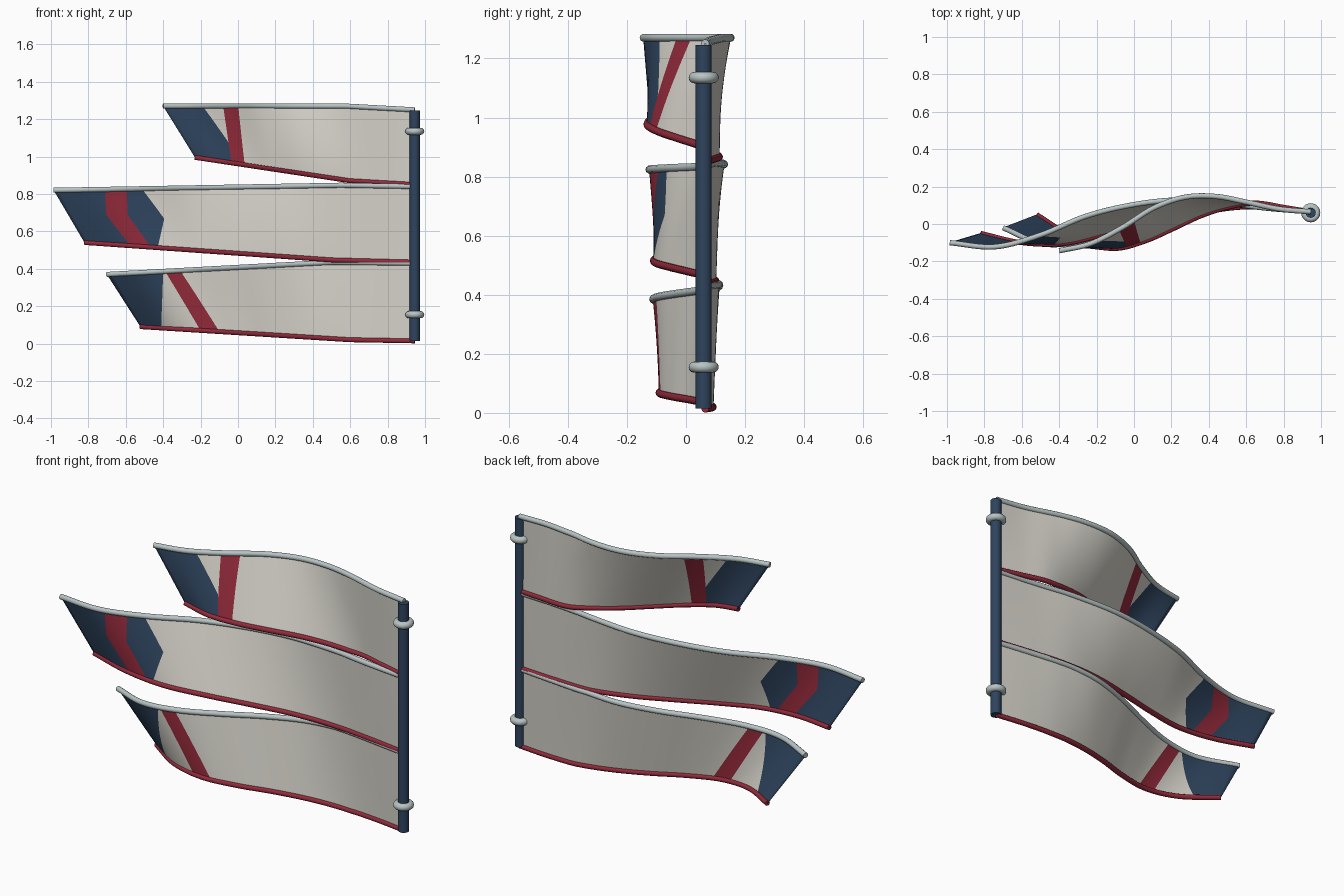
import bpy, bmesh, math
from mathutils import Vector

cube = bpy.data.objects.get("Cube")
if cube:
    bpy.data.objects.remove(cube)

POLE_X, POLE_Y = 0.945, 0.06


def material(name, rgb):
    m = bpy.data.materials.new(name)
    m.use_nodes = True
    m.diffuse_color = (*rgb, 1)
    m.node_tree.nodes["Principled BSDF"].inputs["Base Color"].default_value = (*rgb, 1)
    return m


CLOTH = material("warm white cloth", (0.66, 0.64, 0.58))
NAVY = material("navy", (0.028, 0.058, 0.112))
RED = material("crimson", (0.29, 0.023, 0.043))
STEEL = material("pale steel", (0.48, 0.55, 0.55))
PALETTE = [CLOTH, NAVY, RED]


def spline(values, u):
    """Smooth curve through evenly spaced values."""
    n = len(values) - 1
    i = min(int(u * n), n - 1)
    f = u * n - i
    b, c = values[i], values[i + 1]
    a = values[i - 1] if i > 0 else 2 * b - c
    d = values[i + 2] if i + 2 <= n else 2 * c - b
    return b + f / 2 * (c - a + f * (2*a - 5*b + 4*c - d + f * (3*(b - c) + d - a)))


def polyline(points, t):
    """Straight segments through (t, value) pairs."""
    for (t0, a), (t1, b) in zip(points, points[1:]):
        if t <= t1:
            return a + (b - a) * (t - t0) / (t1 - t0)
    return points[-1][1]


class Edge:
    """A flowing hem: tip x, heights at pole / bend / tip, and its sideways wave."""
    def __init__(self, tip, bend, heights, wave):
        self.length = POLE_X - tip
        self.heights = list(zip((0, (POLE_X - bend) / self.length, 1), heights))
        self.wave = wave

    def at(self, u):
        return Vector((POLE_X - u * self.length, spline(self.wave, u),
                       polyline(self.heights, u)))


def tube(name, edge, radius, mat):
    cu = bpy.data.curves.new(name, "CURVE")
    cu.dimensions = "3D"
    cu.bevel_depth = radius
    cu.bevel_resolution = 3
    cu.use_fill_caps = True
    s = cu.splines.new("POLY")
    count = 64
    s.points.add(count)
    for i, p in enumerate(s.points):
        p.co = (*edge.at(i / count), 1)
    cu.materials.append(mat)
    ob = bpy.data.objects.new(name, cu)
    bpy.context.collection.objects.link(ob)
    smooth(ob, convert=True)


def smooth(ob, convert=False):
    bpy.ops.object.select_all(action="DESELECT")
    ob.select_set(True)
    bpy.context.view_layer.objects.active = ob
    if convert:
        bpy.ops.object.convert(target="MESH")
    bpy.ops.object.shade_smooth_by_angle(angle=math.radians(40))


def cloth(name, top, bottom, cuts, colours):
    """Ruled sheet whose columns follow the colour borders."""
    rows, steps = 24, (10, 8, 8, 48)
    bm = bmesh.new()
    grid, slots = [], []
    for colour, n in zip(colours, steps):
        slots += [colour] * n
    for r in range(rows + 1):
        v = r / rows
        length = top.length + (bottom.length - top.length) * v
        borders = [POLE_X]
        for cut in reversed(cuts):
            borders.append(min(polyline(cut, v), borders[-1]))
        us = [1] + [(POLE_X - x) / length for x in reversed(borders)]
        row = []
        for k, n in enumerate(steps):
            for j in range(n + (k == len(steps) - 1)):
                u = us[k] + (us[k + 1] - us[k]) * j / n
                row.append(bm.verts.new(top.at(u).lerp(bottom.at(u), v)))
        grid.append(row)
    for a, b in zip(grid, grid[1:]):
        for i, slot in enumerate(slots):
            bm.faces.new((a[i], b[i], b[i + 1], a[i + 1])).material_index = slot
    bmesh.ops.remove_doubles(bm, verts=bm.verts, dist=0.00005)
    me = bpy.data.meshes.new(name)
    bm.to_mesh(me)
    bm.free()
    for m in PALETTE:
        me.materials.append(m)
    ob = bpy.data.objects.new(name, me)
    bpy.context.collection.objects.link(ob)
    smooth(ob)
    mod = ob.modifiers.new("thickness", "SOLIDIFY")
    mod.thickness = 0.004
    mod.offset = 0


# Three streamers: hems, colour borders from tip to pole, colour order
W, N, R = 0, 1, 2
streamers = {
    "upper": (
        Edge(-0.40, 0.58, (1.25, 1.27, 1.27),
             (.065, .08, .115, .147, .143, .085, -.02, -.105, -.143)),
        Edge(-0.23, 0.60, (0.85, 0.87, 0.995),
             (.065, .09, .112, .09, .043, -.025, -.09, -.13, -.12)),
        [((0, -.19), (1, .03)), ((0, -.08), (1, -.035)), ((0, 0), (1, .035))],
        (N, W, R, W)),
    "middle": (
        Edge(-0.985, 0.55, (0.84, 0.847, 0.82),
             (.065, .085, .115, .128, .10, .04, -.06, -.122, -.10)),
        Edge(-0.82, 0.50, (0.435, 0.447, 0.54),
             (.065, .088, .10, .07, .01, -.055, -.105, -.10, -.05)),
        [((0, -.71), (.45, -.705), (1, -.575)), ((0, -.595), (.45, -.59), (1, -.465)),
         ((0, -.515), (.5, -.395), (1, -.43))],
        (N, R, N, W)),
    "lower": (
        Edge(-0.70, 0.50, (0.43, 0.435, 0.37),
             (.065, .09, .11, .105, .05, -.03, -.095, -.105, -.02)),
        Edge(-0.52, 0.60, (0.014, 0.02, 0.09),
             (.065, .085, .09, .065, .015, -.05, -.09, -.06, .05)),
        [((0, -.40), (1, -.41)), ((0, -.39), (1, -.20)), ((0, -.31), (1, -.10))],
        (N, W, R, W)),
}
for name, (top, bottom, cuts, colours) in streamers.items():
    cloth(name + "_streamer", top, bottom, cuts, colours)
    tube(name + "_top_piping", top, 0.014, STEEL)
    tube(name + "_bottom_piping", bottom, 0.013, RED)

# Pole
low, high = 0.015, 1.245
bpy.ops.mesh.primitive_cylinder_add(vertices=24, radius=0.027, depth=high - low,
                                    location=(POLE_X, POLE_Y, (low + high) / 2))
pole = bpy.context.object
pole.name = "pole"
pole.data.materials.append(NAVY)
smooth(pole)

# Clamp rings
for name, z in (("upper_ring", 1.135), ("lower_ring", 0.155)):
    bpy.ops.mesh.primitive_torus_add(major_radius=0.032, minor_radius=0.019,
                                     major_segments=32, minor_segments=12,
                                     location=(POLE_X, POLE_Y, z))
    ring = bpy.context.object
    ring.name = name
    ring.data.materials.append(STEEL)
    smooth(ring)
